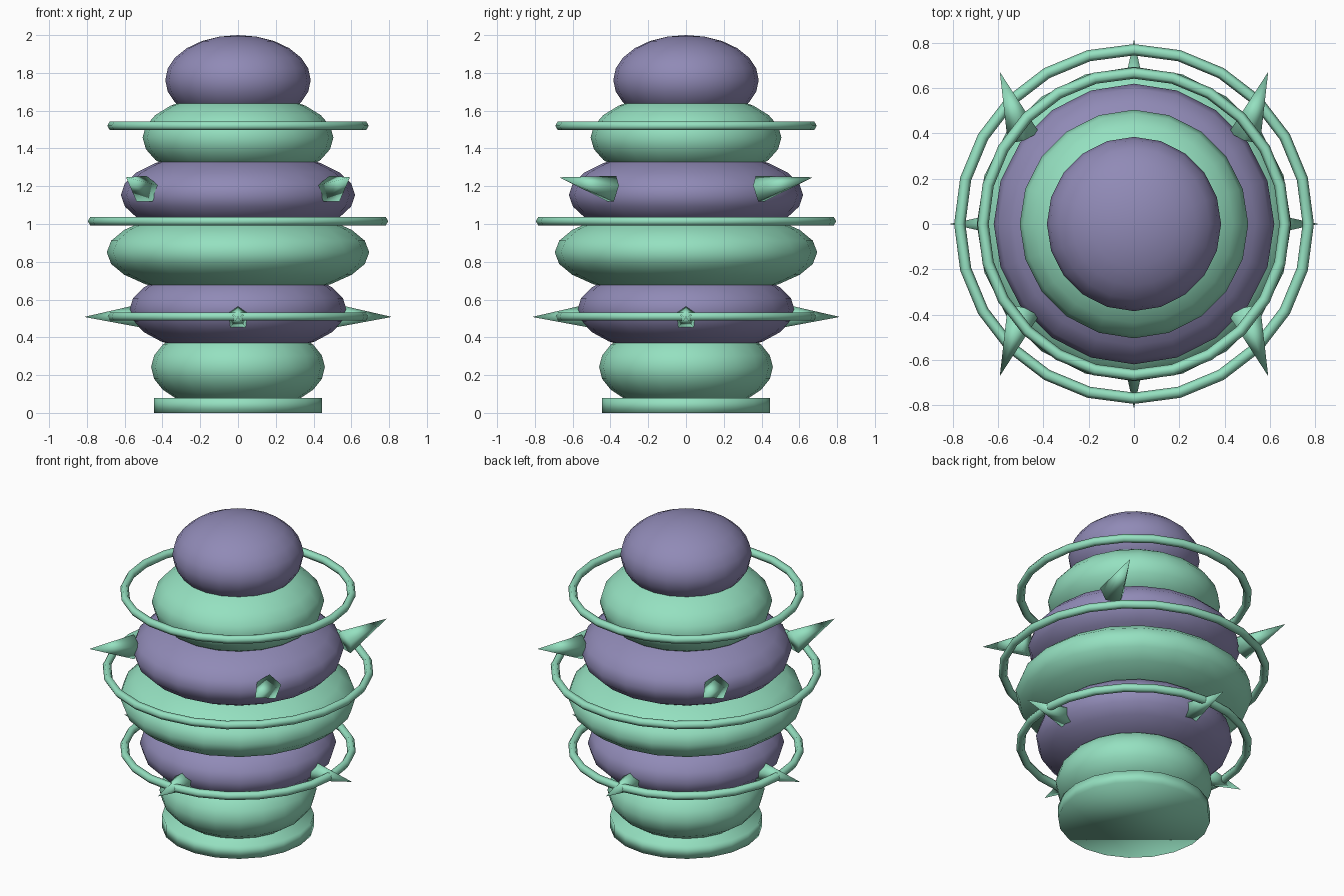
import bpy
import bmesh
import math
from mathutils import Matrix, Vector

cube = bpy.data.objects.get("Cube")
if cube:
    bpy.data.objects.remove(cube, do_unlink=True)


def material(name, rgb):
    mat = bpy.data.materials.new(name)
    mat.use_nodes = True
    color = (*rgb, 1)
    mat.diffuse_color = color
    mat.node_tree.nodes["Principled BSDF"].inputs["Base Color"].default_value = color
    return mat


MINT = material("mint_green", (0.30, 0.75, 0.53))
LILAC = material("dusty_purple", (0.28, 0.255, 0.47))


def finish(name, bm, mat):
    """Turn a bmesh into a smooth shaded object."""
    for face in bm.faces:
        face.smooth = True
    mesh = bpy.data.meshes.new(name)
    bm.to_mesh(mesh)
    bm.free()
    mesh.materials.append(mat)
    obj = bpy.data.objects.new(name, mesh)
    bpy.context.collection.objects.link(obj)
    return obj


def body_segment(name, radius, z, mat):
    bm = bmesh.new()
    bmesh.ops.create_uvsphere(bm, u_segments=20, v_segments=12, radius=1)
    bmesh.ops.scale(bm, vec=(radius, radius, SEGMENT_HALF_HEIGHT), verts=bm.verts)
    bmesh.ops.translate(bm, vec=(0, 0, z), verts=bm.verts)
    finish(name, bm, mat)


def ring(name, radius, z):
    bpy.ops.mesh.primitive_torus_add(
        major_segments=24, minor_segments=6, major_radius=radius,
        minor_radius=0.025, location=(0, 0, z))
    obj = bpy.context.object
    obj.name = name
    obj.data.materials.append(MINT)
    bpy.ops.object.shade_smooth()


def spike(name, base, tip, radius):
    base, tip = Vector(base), Vector(tip)
    axis = tip - base
    turn = axis.to_track_quat("Z", "Y").to_matrix().to_4x4()
    place = Matrix.Translation((base + tip) / 2) @ turn
    bm = bmesh.new()
    bmesh.ops.create_cone(bm, cap_ends=True, segments=5, radius1=radius,
                          radius2=0, depth=axis.length, matrix=place)
    bmesh.ops.remove_doubles(bm, verts=bm.verts, dist=0.0001)
    finish(name, bm, MINT)


# Stack of flattened body segments, bottom to top
SEGMENT_HALF_HEIGHT = 0.238
for i, radius in enumerate((0.46, 0.575, 0.695, 0.62, 0.505, 0.385)):
    body_segment(f"body_segment_{i + 1}", radius, 0.242 + 0.304 * i,
                 LILAC if i % 2 else MINT)

# Round foot plate
bm = bmesh.new()
bmesh.ops.create_cone(bm, cap_ends=True, segments=20, radius1=0.445, radius2=0.445,
                      depth=0.08, matrix=Matrix.Translation((0, 0, 0.04)))
finish("foot_plate", bm, MINT)

# Thin hoops floating around the body
ring("lower_ring", 0.667, 0.51)
ring("middle_ring", 0.77, 1.015)
ring("upper_ring", 0.667, 1.52)

# Lower spikes, pointing straight out
for i, side in enumerate(("left", "back", "right", "front")):
    out = Vector((math.cos(i * math.pi / 2), math.sin(i * math.pi / 2), 0))
    up = Vector((0, 0, 0.508))
    spike(f"lower_spike_{side}", out * 0.5 + up, out * 0.815 + up, 0.072)

# Upper spikes, mirrored to the four corners
for sx, side in ((1, "left"), (-1, "right")):
    for sy, end in ((1, "back"), (-1, "front")):
        spike(f"upper_spike_{end}_{side}", (sx * 0.49, sy * 0.385, 1.18),
              (sx * 0.593, sy * 0.672, 1.247), 0.077)
